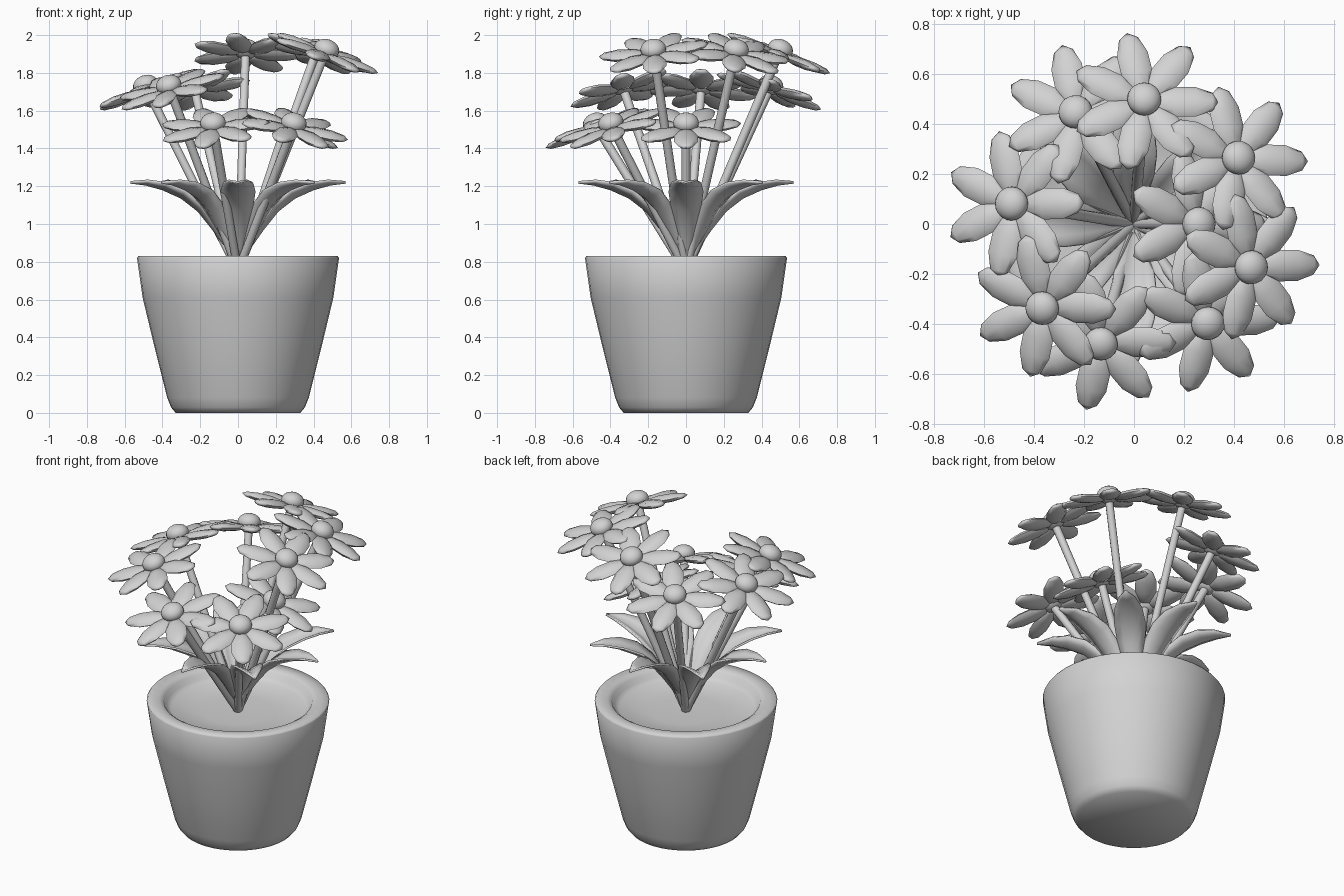
import bpy, bmesh
from math import pi, sin, cos, radians
from mathutils import Vector, Matrix

cube = bpy.data.objects.get("Cube")
if cube:
    bpy.data.objects.remove(cube)

grey = bpy.data.materials.new("plain_grey")
grey.use_nodes = True
grey.diffuse_color = (0.65, 0.65, 0.65, 1)
grey.node_tree.nodes["Principled BSDF"].inputs["Base Color"].default_value = grey.diffuse_color


def finish(bm, name, angle=60):
    """Turn a bmesh into a smooth-shaded object."""
    bmesh.ops.recalc_face_normals(bm, faces=bm.faces)
    mesh = bpy.data.meshes.new(name)
    bm.to_mesh(mesh)
    bm.free()
    mesh.materials.append(grey)
    obj = bpy.data.objects.new(name, mesh)
    bpy.context.collection.objects.link(obj)
    bpy.ops.object.select_all(action='DESELECT')
    obj.select_set(True)
    bpy.context.view_layer.objects.active = obj
    bpy.ops.object.shade_smooth_by_angle(angle=radians(angle))
    return obj


# Pot: one closed profile with a rounded rim and a shallow filled top
profile = [(0, 0), (0.33, 0), (0.355, 0.03), (0.375, 0.08), (0.44, 0.34),
           (0.505, 0.61), (0.535, 0.82), (0.528, 0.83), (0.46, 0.83),
           (0.435, 0.815), (0.42, 0.785), (0.39, 0.765), (0.2, 0.752), (0, 0.75)]
bm = bmesh.new()
verts = [bm.verts.new((r, 0, z)) for r, z in profile]
edges = [bm.edges.new(pair) for pair in zip(verts, verts[1:])]
bmesh.ops.spin(bm, geom=verts + edges, axis=(0, 0, 1), cent=(0, 0, 0),
               angle=2 * pi, steps=40)
bmesh.ops.remove_doubles(bm, verts=bm.verts, dist=0.0005)
finish(bm, "pot")

# Leaves: eight arching blades with a shallow fold along the middle
spine = [(0.0, 0.76), (0.06, 0.87), (0.13, 0.97), (0.21, 1.07),
         (0.30, 1.14), (0.40, 1.185), (0.49, 1.21), (0.57, 1.22)]
widths = [0.012, 0.03, 0.055, 0.08, 0.09, 0.08, 0.05, 0.006]
for n in range(8):
    bm = bmesh.new()
    rows = []
    for (r, z), w in zip(spine, widths):
        rows.append([bm.verts.new((r - abs(s) * w * 0.25, s * w, z + abs(s) * w * 0.4))
                     for s in (-1, -0.5, 0, 0.5, 1)])
    for a, b in zip(rows, rows[1:]):
        for i in range(4):
            bm.faces.new((a[i], b[i], b[i + 1], a[i + 1]))
    bm.transform(Matrix.Rotation(n * pi / 4, 4, 'Z'))
    leaf = finish(bm, f"leaf_{n + 1}")
    solid = leaf.modifiers.new("thickness", 'SOLIDIFY')
    solid.thickness = 0.012
    solid.offset = 0

# Flowers: three tiers, each leaning outward on a straight stem
heads = [(0.04, 0.49, 1.90), (0.41, 0.26, 1.90), (0.46, -0.17, 1.90),
         (-0.23, 0.44, 1.71), (-0.48, 0.08, 1.71), (-0.36, -0.33, 1.71),
         (-0.13, -0.47, 1.51), (0.29, -0.39, 1.51), (0.25, 0.0, 1.51)]
up = Vector((0, 0, 1))
root = Vector((0, 0, 0.75))
tilt = radians(21)

for n, pos in enumerate(heads, 1):
    head = Vector(pos)
    outward = Vector((head.x, head.y, 0)).normalized()
    lean = outward * sin(tilt) + up * cos(tilt)
    place = Matrix.Translation(head) @ up.rotation_difference(lean).to_matrix().to_4x4()

    # Seven faceted petals around the head
    bm = bmesh.new()
    for k in range(7):
        shape = (Matrix.Rotation(k * 2 * pi / 7, 4, 'Z')
                 @ Matrix.Translation((0.165, 0, 0))
                 @ Matrix.Diagonal((0.135, 0.066, 0.026, 1))
                 @ Matrix.Rotation(pi / 2, 4, 'Y'))
        bmesh.ops.create_uvsphere(bm, u_segments=8, v_segments=5, radius=1,
                                  matrix=place @ shape)
    finish(bm, f"petals_{n}", 80)

    # Round centre
    bm = bmesh.new()
    bmesh.ops.create_uvsphere(bm, u_segments=20, v_segments=12, radius=1,
                              matrix=place @ Matrix.Translation((0, 0, 0.028))
                              @ Matrix.Diagonal((0.068, 0.068, 0.052, 1)))
    finish(bm, f"flower_centre_{n}")

    # Stem from the pot to the head
    run = head - root
    bm = bmesh.new()
    bmesh.ops.create_cone(bm, cap_ends=True, segments=10, radius1=0.022, radius2=0.024,
                          depth=run.length,
                          matrix=Matrix.Translation((head + root) / 2)
                          @ up.rotation_difference(run.normalized()).to_matrix().to_4x4())
    finish(bm, f"stem_{n}")
